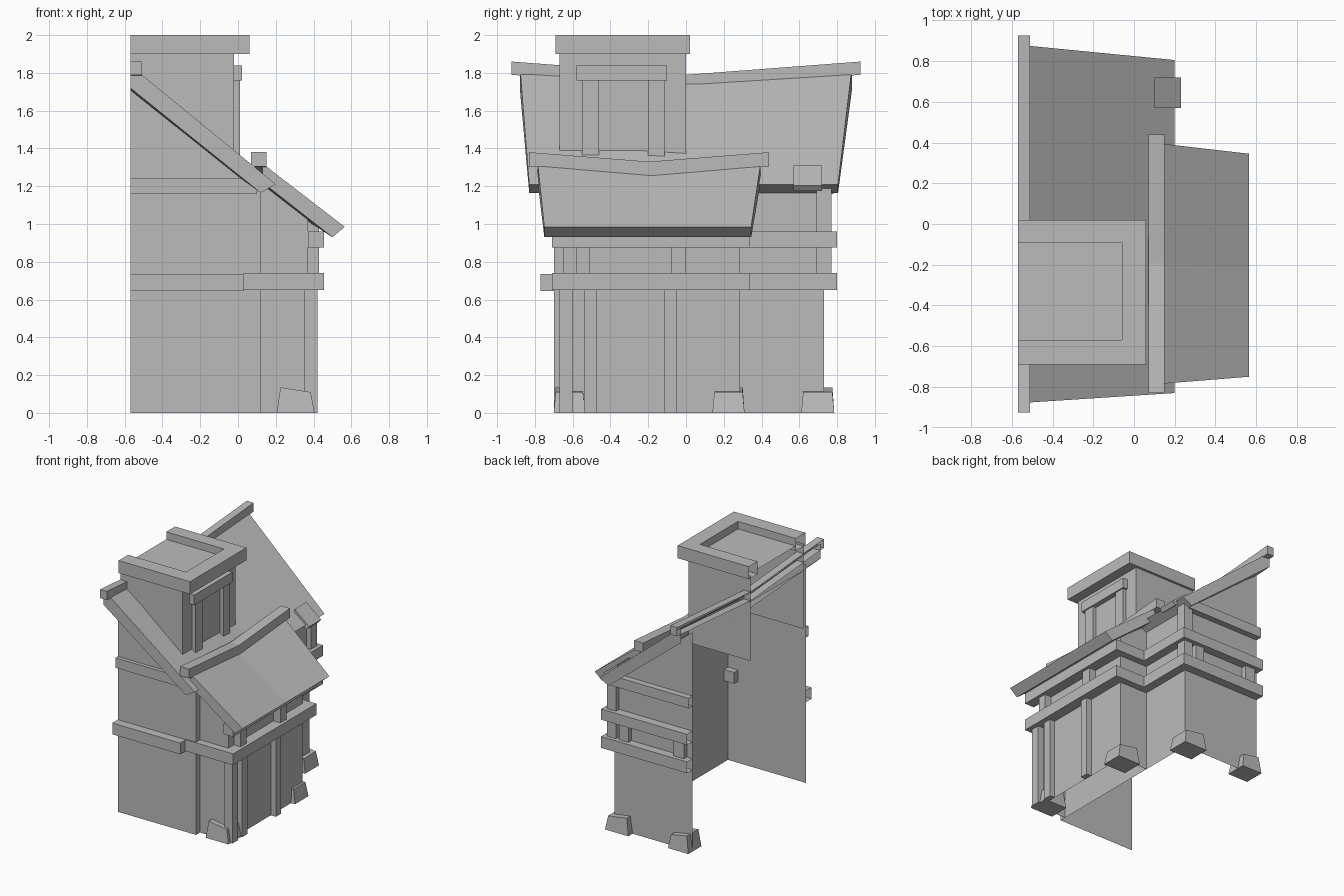
import bpy, bmesh
from mathutils import Vector

cube = bpy.data.objects.get("Cube")
if cube:
    bpy.data.objects.remove(cube, do_unlink=True)

CUT = -0.57          # plane where the half building is left open

grey = bpy.data.materials.new("plain_grey")
grey.use_nodes = True
grey.diffuse_color = (0.5, 0.5, 0.5, 1)
bsdf = grey.node_tree.nodes["Principled BSDF"]
bsdf.inputs["Base Color"].default_value = (0.5, 0.5, 0.5, 1)
bsdf.inputs["Roughness"].default_value = 0.9


def finish(name, bm, closed=True):
    if closed:
        bmesh.ops.recalc_face_normals(bm, faces=bm.faces)
        open_faces = [f for f in bm.faces if all(abs(v.co.x - CUT) < 1e-4 for v in f.verts)]
        bmesh.ops.delete(bm, geom=open_faces, context='FACES')
    mesh = bpy.data.meshes.new(name)
    bm.to_mesh(mesh)
    bm.free()
    mesh.materials.append(grey)
    obj = bpy.data.objects.new(name, mesh)
    bpy.context.scene.collection.objects.link(obj)
    return obj


def loft(name, sections):
    """Solid through equal-sized rings of points, capped at both ends."""
    bm = bmesh.new()
    rings = [[bm.verts.new(p) for p in s] for s in sections]
    n = len(rings[0])
    for a, b in zip(rings, rings[1:]):
        for i in range(n):
            j = (i + 1) % n
            bm.faces.new((a[i], a[j], b[j], b[i]))
    bm.faces.new(rings[0])
    bm.faces.new(rings[-1])
    return finish(name, bm)


def rect(x0, x1, y0, y1, z):
    return [(x0, y0, z), (x1, y0, z), (x1, y1, z), (x0, y1, z)]


def box(name, x, y, z):
    return loft(name, [rect(*x, *y, z[0]), rect(*x, *y, z[1])])


def sheet(name, points):
    bm = bmesh.new()
    bm.faces.new([bm.verts.new(p) for p in points])
    return finish(name, bm, False)


def gable(name, y, profile, flip=False):
    pts = [(x, y, z) for x, z in profile]
    return sheet(name, pts[::-1] if flip else pts)


def wall(name, path, z0, z1):
    bm = bmesh.new()
    low = [bm.verts.new((x, y, z0)) for x, y in path]
    top = [bm.verts.new((x, y, z1)) for x, y in path]
    for i in range(len(path) - 1):
        bm.faces.new((low[i], low[i + 1], top[i + 1], top[i]))
    return finish(name, bm, False)


def roof(name, high, low, low_under, high_under, y_high, y_low, sag):
    """Sloping slab whose upper edge dips in the middle."""
    sections = []
    for t in (0, 1, 2):
        yh = (y_high[0], sum(y_high) / 2, y_high[1])[t]
        yl = (y_low[0], sum(y_low) / 2, y_low[1])[t]
        dip = sag if t == 1 else 0
        sections.append([(high[0], yh, high[1] - dip), (low[0], yl, low[1]),
                         (low_under[0], yl, low_under[1]),
                         (high_under[0], yh, high_under[1] - dip)])
    return loft(name, sections)


def ridge(name, x, y, z, sag):
    mid = sum(y) / 2
    loft(name, [[(x[0], s, z[0] - d), (x[1], s, z[0] - d), (x[1], s, z[1] - d), (x[0], s, z[1] - d)]
                for s, d in ((y[0], 0), (mid, sag), (y[1], 0))])


# Main walls
main_profile = [(CUT, 0), (0.12, 0), (0.12, 1.19), (CUT, 1.75)]
gable("front_wall", -0.70, main_profile)
gable("back_wall", 0.73, main_profile, True)
wall("main_side_wall", [(0.12, -0.70), (0.12, 0.73)], 0, 1.2)

# Side extension walls
ext_profile = [(0.12, 0), (0.37, 0), (0.37, 1.04), (0.12, 1.22)]
gable("extension_front_wall", -0.65, ext_profile)
gable("extension_back_wall", 0.285, ext_profile, True)
wall("extension_side_wall", [(0.37, -0.65), (0.37, 0.285)], 0, 1.04)

# Roofs and ridge beams
roof("upper_roof", (CUT, 1.84), (0.20, 1.21), (0.12, 1.165), (CUT, 1.72),
     (-0.88, 0.88), (-0.83, 0.805), 0.055)
ridge("upper_ridge_beam", (CUT, -0.51), (-0.925, 0.925), (1.79, 1.86), 0.07)
roof("lower_roof", (0.13, 1.32), (0.565, 0.985), (0.50, 0.93), (0.13, 1.22),
     (-0.785, 0.395), (-0.75, 0.345), 0.05)
ridge("lower_ridge_beam", (0.07, 0.15), (-0.83, 0.44), (1.305, 1.38), 0.05)

# Tilted patch on the upper eave
loft("roof_patch", [[(0.10, y, 1.31), (0.23, y, 1.205), (0.205, y, 1.175), (0.10, y, 1.26)]
                    for y in (0.57, 0.72)])

# Tower: open shell, floor of the top, and raised rim
wall("tower_walls", [(CUT, -0.67), (-0.02, -0.67), (-0.02, 0.0), (CUT, 0.0)], 1.24, 1.92)
sheet("tower_top", rect(CUT, -0.06, -0.57, -0.09, 1.94))
outer = [(CUT, -0.69), (0.06, -0.69), (0.06, 0.02), (CUT, 0.02)]
inner = [(CUT, -0.57), (-0.06, -0.57), (-0.06, -0.09), (CUT, -0.09)]
loft("tower_rim", [[(ox, oy, 1.90), (ox, oy, 2.0), (ix, iy, 2.0), (ix, iy, 1.90)]
                   for (ox, oy), (ix, iy) in zip(outer, inner)])

# Tower window frame
for side, y in (("right", (-0.55, -0.46)), ("left", (-0.20, -0.115))):
    box("window_post_" + side, (-0.02, 0.01), y, (1.35, 1.77))
box("window_lintel", (-0.02, 0.02), (-0.58, -0.10), (1.76, 1.84))

# Horizontal beams, by level
LOW, MID, HIGH = (0.65, 0.74), (0.875, 0.96), (1.16, 1.24)
box("front_beam_low", (CUT, 0.03), (-0.77, -0.70), (0.645, 0.735))
box("front_beam_high", (CUT, 0.10), (-0.73, -0.70), HIGH)
box("extension_front_beam", (0.03, 0.37), (-0.71, -0.65), LOW)
box("back_beam_high", (CUT, 0.12), (0.73, 0.78), HIGH)
for label, z in (("low", LOW), ("mid", MID)):
    box("extension_side_beam_" + label, (0.37, 0.455), (-0.71, 0.34), z)
    box("extension_back_beam_" + label, (0.12, 0.37), (0.285, 0.34), z)
    box("main_side_beam_" + label, (0.12, 0.19), (0.34, 0.80), z)
    box("back_beam_" + label, (CUT, 0.12), (0.73, 0.80), z)

# Posts
box("extension_corner_post", (0.35, 0.42), (-0.67, -0.60), (0, 0.65))
for side, y in (("right", (-0.54, -0.47)), ("left", (-0.115, -0.05))):
    box("door_post_" + side, (0.37, 0.415), y, (0, 0.65))
for i, y in enumerate(((-0.58, -0.51), (-0.08, 0.0))):
    box(f"extension_stud_{i + 1}", (0.37, 0.43), y, (0.74, 1.02))
box("main_corner_post", (0.08, 0.16), (0.69, 0.77), (0.74, 1.19))
for i, x in enumerate(((-0.03, 0.05), (-0.52, -0.43))):
    box(f"back_stud_{i + 1}", x, (0.73, 0.77), (0.74, 0.875))


# Tapered corner stones
def stone(name, x, y):
    t = 0.02
    top = rect(x[0] + t, x[1] - t, y[0] + t / 2, y[1] - t / 2, 0.11)
    top[0] = (*top[0][:2], 0.135)
    top[3] = (*top[3][:2], 0.135)
    loft(name, [rect(*x, *y, 0), top])


stone("stone_front", (0.205, 0.405), (-0.70, -0.535))
stone("stone_middle", (0.205, 0.405), (0.14, 0.31))
stone("stone_back", (-0.04, 0.165), (0.61, 0.785))
stone("stone_far", (CUT, -0.39), (0.62, 0.785))
